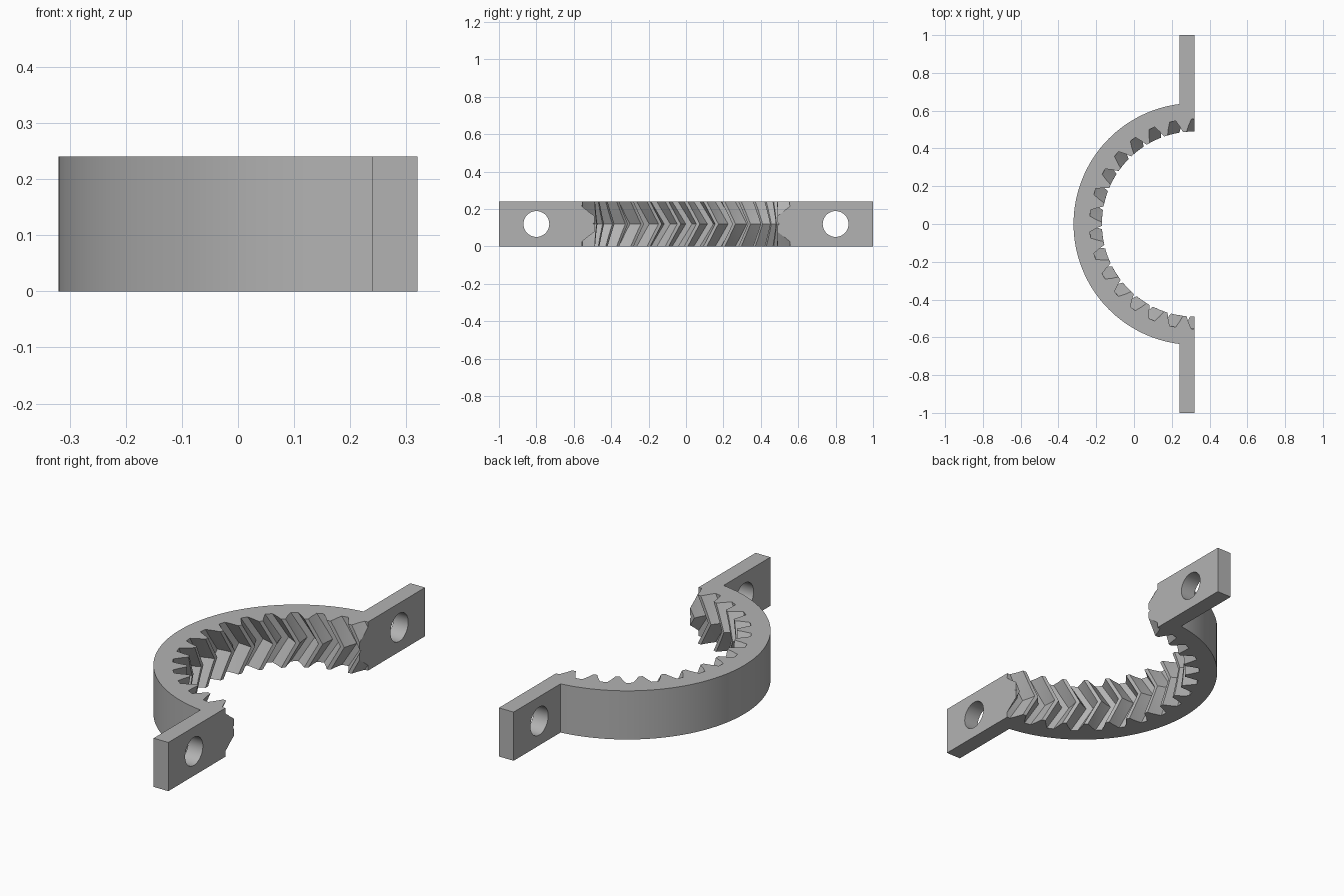
import bpy, bmesh, math
from mathutils import Matrix

HEIGHT, CX, OUTER = 0.24, 0.32, 0.64     # thickness, ring centre, outer radius
TEETH, TWIST = 30, math.radians(7.6)     # full-circle tooth count, chevron sweep
GAP = [(4.9, 0.49), (3.4, 0.522), (1.7, 0.555)]   # half angle in degrees, radius

cube = bpy.data.objects.get("Cube")
if cube:
    bpy.data.objects.remove(cube, do_unlink=True)

grey = bpy.data.materials.new("plain grey")
grey.use_nodes = True
grey.diffuse_color = (0.45, 0.45, 0.45, 1)
grey.node_tree.nodes["Principled BSDF"].inputs["Base Color"].default_value = (0.45, 0.45, 0.45, 1)


def make_object(name, bm):
    bmesh.ops.recalc_face_normals(bm, faces=bm.faces)
    mesh = bpy.data.meshes.new(name)
    bm.to_mesh(mesh)
    bm.free()
    mesh.materials.append(grey)
    obj = bpy.data.objects.new(name, mesh)
    bpy.context.collection.objects.link(obj)
    return obj


def loft(name, layers):
    """Closed solid through a stack of matching outlines."""
    bm = bmesh.new()
    rings = [[bm.verts.new(p) for p in layer] for layer in layers]
    n = len(rings[0])
    for low, high in zip(rings, rings[1:]):
        for i in range(n):
            j = (i + 1) % n
            bm.faces.new((low[i], low[j], high[j], high[i]))
    bm.faces.new(rings[0][::-1])
    bm.faces.new(rings[-1])
    return make_object(name, bm)


def polar(radius, angle, z):
    return (CX + radius * math.cos(angle), radius * math.sin(angle), z)


def gear_layer(z, turn):
    points = []
    for k in range(TEETH):
        centre = math.pi / 2 + k * math.tau / TEETH + turn
        points += [polar(r, centre - math.radians(a), z) for a, r in GAP]
        points += [polar(r, centre + math.radians(a), z) for a, r in reversed(GAP)]
    return points


# Half-round bracket with a straight flange at each end
flange_x = CX - 0.08
start = math.acos((flange_x - CX) / OUTER)
steps = 96
arc = [(CX + OUTER * math.cos(a), OUTER * math.sin(a))
       for a in (start + (math.tau - 2 * start) * i / steps for i in range(steps + 1))]
outline = [(CX, 1), (flange_x, 1)] + arc + [(flange_x, -1), (CX, -1)]
body = loft("herringbone_half_ring", [[(x, y, z) for x, y in outline] for z in (0, HEIGHT)])

# Chevron-toothed core that shapes the inside
slices = 8
stack = [gear_layer(-0.02, 0)]
for i in range(slices + 1):
    t = i / slices
    stack.append(gear_layer(HEIGHT * t, -TWIST * (1 - abs(2 * t - 1))))
stack.append(gear_layer(HEIGHT + 0.02, 0))
cutters = [loft("tooth_cutter", stack)]

# Bolt holes through the flanges
for side in (-1, 1):
    bm = bmesh.new()
    place = Matrix.Translation((CX - 0.04, 0.8 * side, HEIGHT / 2)) @ Matrix.Rotation(math.pi / 2, 4, "Y")
    bmesh.ops.create_cone(bm, cap_ends=True, segments=48, radius1=0.069, radius2=0.069,
                          depth=0.2, matrix=place)
    cutters.append(make_object("bolt_hole_cutter", bm))

# Cut the teeth and holes, then drop the cutters
bpy.ops.object.select_all(action="DESELECT")
body.select_set(True)
bpy.context.view_layer.objects.active = body
for cutter in cutters:
    cutter.hide_render = True
    mod = body.modifiers.new("cut", "BOOLEAN")
    mod.operation, mod.solver, mod.object = "DIFFERENCE", "EXACT", cutter
    bpy.ops.object.modifier_apply(modifier=mod.name)
    bpy.data.objects.remove(cutter, do_unlink=True)

bpy.ops.object.shade_smooth_by_angle(angle=math.radians(15))
